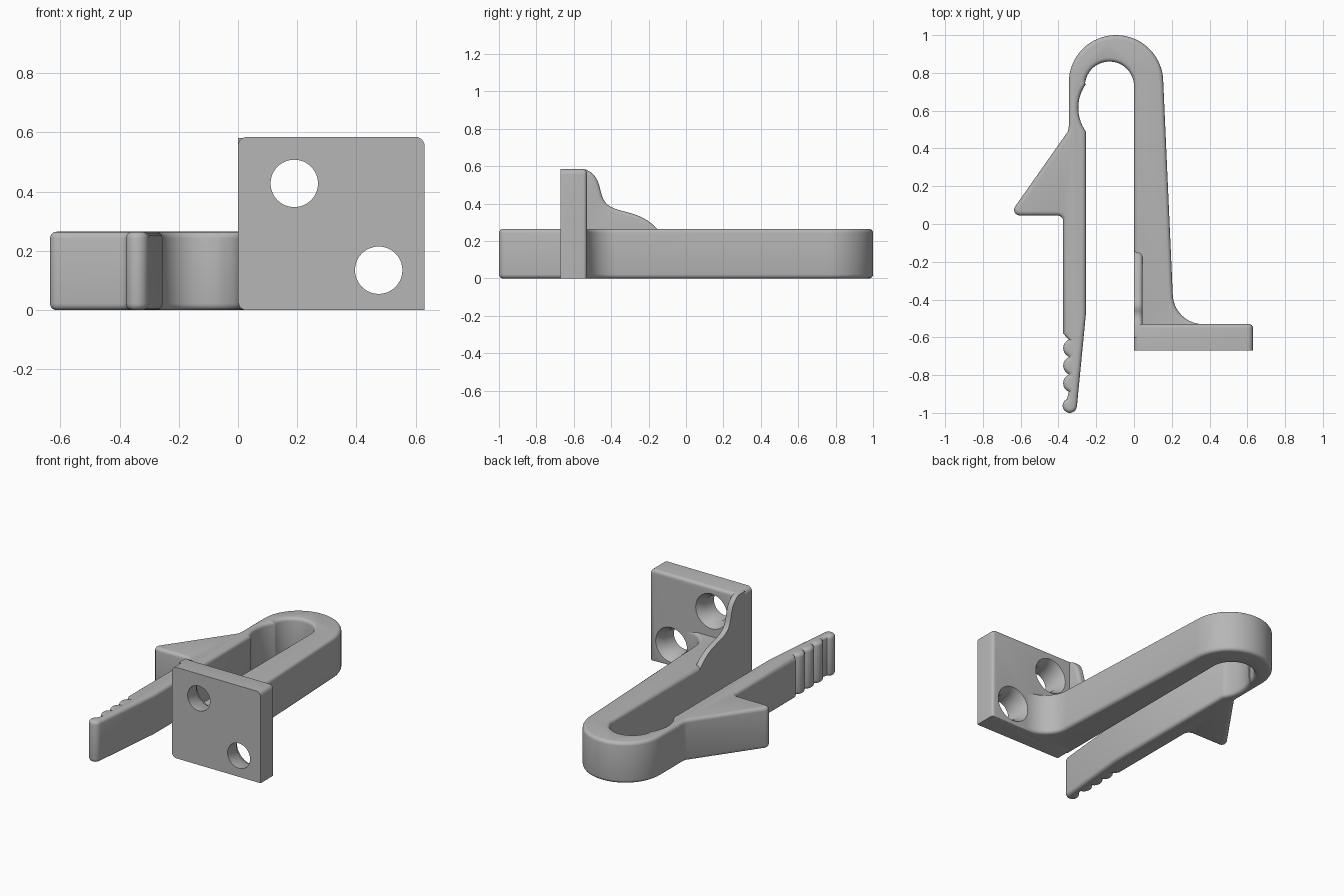
import bpy, bmesh, math
from mathutils import Vector
from mathutils.geometry import interpolate_bezier

if "Cube" in bpy.data.objects:
    bpy.data.objects.remove(bpy.data.objects["Cube"])

GREY = (0.47, 0.47, 0.47, 1)
grey = bpy.data.materials.new("grey plastic")
grey.use_nodes = True
grey.diffuse_color = GREY
grey.node_tree.nodes["Principled BSDF"].inputs["Base Color"].default_value = GREY


def arc(cx, cy, r, a0, a1, n=12):
    angles = [math.radians(a0 + (a1 - a0) * i / n) for i in range(n + 1)]
    return [(cx + r * math.cos(a), cy + r * math.sin(a)) for a in angles]


def inset(points, d):
    """Move each corner of a counter-clockwise outline inward by d."""
    pts = [Vector(p) for p in points]
    result = []
    for i, p in enumerate(pts):
        a = (p - pts[i - 1]).normalized()
        b = (pts[(i + 1) % len(pts)] - p).normalized()
        n = Vector((-a.y - b.y, a.x + b.x)).normalized()
        cos_half = max(0.6, n.dot(Vector((-a.y, a.x))))
        result.append(p + n * d / cos_half)
    return result


def finish(name, bm):
    bmesh.ops.recalc_face_normals(bm, faces=bm.faces)
    mesh = bpy.data.meshes.new(name)
    bm.to_mesh(mesh)
    bm.free()
    mesh.materials.append(grey)
    obj = bpy.data.objects.new(name, mesh)
    bpy.context.collection.objects.link(obj)
    return obj


def smooth(obj):
    bpy.ops.object.select_all(action='DESELECT')
    obj.select_set(True)
    bpy.context.view_layer.objects.active = obj
    bpy.ops.object.shade_smooth_by_angle(angle=math.radians(35))


def prism(name, outline, depth, place, low=0.0, high=0.0, steps=4):
    """Extrude an outline with rounded lower and upper rims."""
    rings = []
    for i in range(steps + 1):
        t = i / steps * math.pi / 2
        rings.append((low * (1 - math.sin(t)), low * (1 - math.cos(t))))
        if not low:
            break
    for i in range(steps + 1):
        t = i / steps * math.pi / 2
        rings.append((high * (1 - math.cos(t)), depth - high * (1 - math.sin(t))))
        if not high:
            break
    bm = bmesh.new()
    loops = [[bm.verts.new(place(p[0], p[1], w)) for p in inset(outline, d)]
             for d, w in rings]
    for a, b in zip(loops, loops[1:]):
        for i in range(len(a)):
            bm.faces.new((a[i - 1], a[i], b[i], b[i - 1]))
    bm.faces.new(loops[0])
    bm.faces.new(loops[-1])
    return finish(name, bm)


# Sprung clip: mounting arm, bend, barbed hook and ridged grip
path = [(0, -0.6), (0.365, -0.6)]
path += arc(0.365, -0.37, 0.16, 270, 180)
path += arc(-0.095, 0.75, 0.25, 0, 180, 32)
path += [(-0.345, 0.52), (-0.35, 0.49)]
path += arc(-0.605, 0.075, 0.03, 145, 270, 6)
path += arc(-0.405, 0.015, 0.03, 90, 0, 5)
path += [(-0.375, -0.58)]
for y in (-0.657, -0.75, -0.843):
    path += arc(-0.326, y, 0.049, 113, 247, 10)
path += arc(-0.34, -0.962, 0.038, 113, 355, 16)
path += [(-0.255, -0.48)]
path += arc(-0.08, 0.615, 0.215, 215.5, 144.5, 14)
path += arc(-0.13, 0.73, 0.13, 174, 0, 24)
clip = prism("spring_clip", path, 0.265, lambda u, v, w: (u, v, w), 0.022, 0.022)
smooth(clip)

# Mounting plate with rounded corners and a softened rear rim
outline = arc(0.03, 0.03, 0.03, 180, 270, 5) + [(0.63, 0)]
outline += arc(0.6, 0.555, 0.03, 0, 90, 5) + arc(0.03, 0.555, 0.03, 90, 180, 5)
plate = prism("mounting_plate", outline, 0.14, lambda u, v, w: (u, w - 0.67, v), 0, 0.02)
for v in plate.data.vertices:
    if v.co.z < 0.024 and v.co.x > 0.05:
        v.co.z = 0


# Countersunk screw holes
def screw_hole(x, z):
    bm = bmesh.new()
    rings = []
    for r, y in ((0.08, -0.72), (0.08, -0.58), (0.112, -0.53), (0.112, -0.48)):
        rings.append([bm.verts.new((px, y, pz)) for px, pz in arc(x, z, r, 0, 352.5, 47)])
    for a, b in zip(rings, rings[1:]):
        for i in range(len(a)):
            bm.faces.new((a[i - 1], a[i], b[i], b[i - 1]))
    bm.faces.new(rings[0])
    bm.faces.new(rings[-1])
    cutter = finish("screw_hole_cutter", bm)
    cutter.hide_render = True
    return cutter


for x, z in ((0.19, 0.428), (0.475, 0.135)):
    cutter = screw_hole(x, z)
    bpy.context.view_layer.objects.active = plate
    mod = plate.modifiers.new("hole", 'BOOLEAN')
    mod.object = cutter
    mod.operation = 'DIFFERENCE'
    mod.solver = 'EXACT'
    bpy.ops.object.modifier_apply(modifier=mod.name)
    bpy.data.objects.remove(cutter)
smooth(plate)

# Curved bracing rib between plate and arm
upper = interpolate_bezier((-0.535, 0.582), (-0.44, 0.545), (-0.475, 0.44), (-0.42, 0.395), 12)
lower = interpolate_bezier((-0.42, 0.395), (-0.36, 0.345), (-0.25, 0.37), (-0.15, 0.262), 12)
curve = [(p.x, p.y) for p in upper + lower[1:]]
rib_outline = [(-0.6, 0.2), (-0.13, 0.2), (-0.13, 0.24)] + curve[::-1] + [(-0.6, 0.582)]
rib = prism("bracing_rib", rib_outline, 0.045, lambda u, v, w: (w, u, v), 0, 0.02)
smooth(rib)
